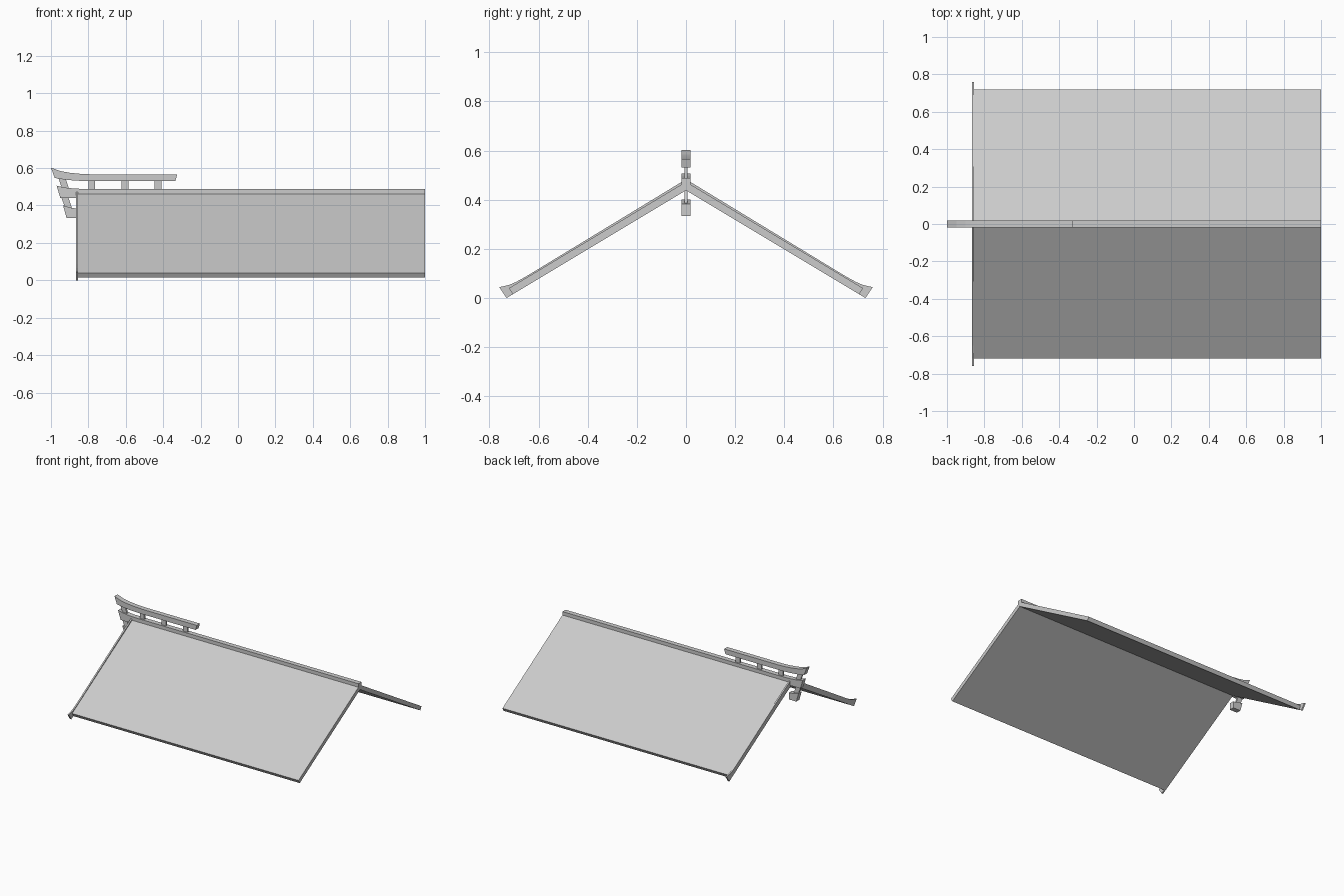
import bpy
from mathutils import Vector

if "Cube" in bpy.data.objects:
    bpy.data.objects.remove(bpy.data.objects["Cube"])


def prism(name, profile, axis, lo, hi):
    """Extrude a 2D profile: axis 'x' uses (y, z) points, axis 'y' uses (x, z) points."""
    def place(p, d):
        return Vector((d, p[0], p[1])) if axis == 'x' else Vector((p[0], d, p[1]))
    n = len(profile)
    verts = [place(p, lo) for p in profile] + [place(p, hi) for p in profile]
    faces = [tuple(range(n))[::-1], tuple(range(n, 2 * n))]
    faces += [(i, (i + 1) % n, n + (i + 1) % n, n + i) for i in range(n)]
    # keep the normals pointing outward
    area = sum(a[0] * b[1] - b[0] * a[1] for a, b in zip(profile, profile[1:] + profile[:1]))
    if (area > 0) != (axis == 'x'):
        faces = [f[::-1] for f in faces]
    mesh = bpy.data.meshes.new(name)
    mesh.from_pydata(verts, [], faces)
    obj = bpy.data.objects.new(name, mesh)
    bpy.context.collection.objects.link(obj)
    return obj


slab = [(0.0, 0.438), (0.705, 0.015), (0.72, 0.04), (0.015, 0.464)]
board = [(0.0, 0.438), (0.73, 0.0), (0.76, 0.044), (0.72, 0.053),
         (0.69, 0.066), (0.65, 0.088), (0.018, 0.472)]

# Roof slopes and gable boards, mirrored across the ridge
for side, s in (("front", -1), ("back", 1)):
    prism(side + "_roof_slope", [(s * y, z) for y, z in slab], 'x', -0.856, 1.0)
    prism(side + "_gable_board", [(s * y, z) for y, z in board], 'x', -0.866, -0.855)

# Beams: ridge, raised upper beam, short lower stub
W = 0.018
prism("ridge_beam", [(-0.95, 0.44), (1.0, 0.44), (1.0, 0.488), (-0.80, 0.488),
                     (-0.87, 0.490), (-0.93, 0.496), (-0.97, 0.506)], 'y', -W, W)
prism("upper_beam", [(-0.98, 0.547), (-0.93, 0.539), (-0.87, 0.533), (-0.79, 0.53),
                     (-0.335, 0.53), (-0.325, 0.566), (-0.77, 0.566), (-0.84, 0.569),
                     (-0.90, 0.575), (-0.95, 0.584), (-1.0, 0.602)], 'y', -W, W)
prism("lower_beam", [(-0.917, 0.334), (-0.855, 0.334), (-0.855, 0.383),
                     (-0.89, 0.387), (-0.935, 0.4)], 'y', -W, W)

# Posts between the beams
P = 0.007
for i, x in enumerate((-0.782, -0.604, -0.428)):
    h = 0.018
    prism(f"upright_post_{i + 1}", [(x - h, 0.485), (x + h, 0.485),
                                    (x + h, 0.533), (x - h, 0.533)], 'y', -P, P)
for i, (x, z) in enumerate(((-0.961, 0.548), (-0.945, 0.445))):
    prism(f"slanted_post_{i + 1}", [(x, z), (x + 0.022, z - 0.062),
                                    (x + 0.058, z - 0.062), (x + 0.038, z)], 'y', -P, P)
